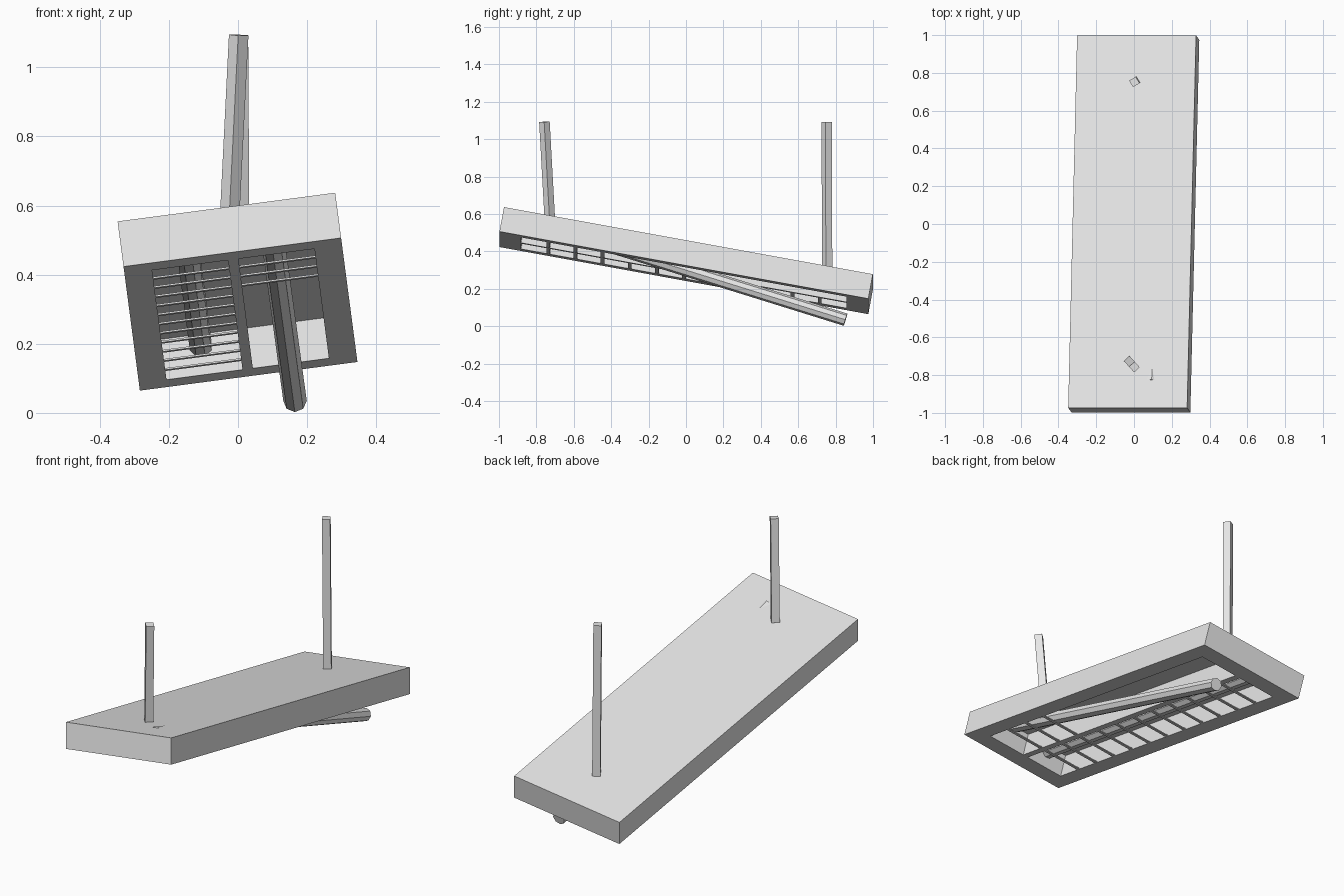
import bpy, bmesh, math
from mathutils import Matrix, Vector

if "Cube" in bpy.data.objects:
    bpy.data.objects.remove(bpy.data.objects["Cube"], do_unlink=True)

GREY = (0.8, 0.8, 0.8, 1)
mat = bpy.data.materials.new("light_grey_metal")
mat.use_nodes = True
mat.diffuse_color = GREY
mat.node_tree.nodes["Principled BSDF"].inputs["Base Color"].default_value = GREY

# Tilted frame of the fallen fixture: origin at the centre of its top face
TILT = (Matrix.Translation((-0.01, 0.013, 0.416))
        @ Matrix.Rotation(math.radians(-7.5), 4, 'Y')
        @ Matrix.Rotation(math.radians(-10.4), 4, 'X'))

HALF_W, HALF_L, HEIGHT = 0.3175, 1.0025, 0.134
BAY_IN, BAY_OUT, BAY_L, BAY_DEPTH = 0.015, 0.237, 0.885, 0.12


def finish(bm, name, matrix=Matrix()):
    bmesh.ops.recalc_face_normals(bm, faces=bm.faces)
    mesh = bpy.data.meshes.new(name)
    bm.to_mesh(mesh)
    bm.free()
    mesh.materials.append(mat)
    obj = bpy.data.objects.new(name, mesh)
    obj.matrix_world = matrix
    bpy.context.collection.objects.link(obj)
    return obj


def add_box(bm, centre, size):
    m = Matrix.Translation(centre) @ Matrix.Diagonal((*size, 1))
    bmesh.ops.create_cube(bm, size=1, matrix=m)


def rod(name, start, end, radius, sides, spin=0.0):
    """Prism running from start to end."""
    start, end = Vector(start), Vector(end)
    axis = end - start
    turn = axis.to_track_quat('Z', 'Y').to_matrix().to_4x4()
    bm = bmesh.new()
    bmesh.ops.create_cone(bm, cap_ends=True, segments=sides, radius1=radius,
                          radius2=radius, depth=axis.length,
                          matrix=Matrix.Rotation(spin, 4, 'Z'))
    return finish(bm, name, Matrix.Translation((start + end) / 2) @ turn)


# Housing: a box with two long bays sunk into its underside
bm = bmesh.new()
add_box(bm, (0, 0, -HEIGHT / 2), (2 * HALF_W, 2 * HALF_L, HEIGHT))
cuts = [((s * x, 0, 0), (1, 0, 0)) for s in (-1, 1) for x in (BAY_IN, BAY_OUT)]
cuts += [((0, s * BAY_L, 0), (0, 1, 0)) for s in (-1, 1)]
for point, normal in cuts:
    bmesh.ops.bisect_plane(bm, geom=bm.verts[:] + bm.edges[:] + bm.faces[:],
                           plane_co=point, plane_no=normal)
bays = []
for f in bm.faces:
    c = f.calc_center_median()
    if c.z < -HEIGHT + 0.001 and BAY_IN < abs(c.x) < BAY_OUT and abs(c.y) < BAY_L:
        bays.append(f)
sunk = bmesh.ops.extrude_discrete_faces(bm, faces=bays)["faces"]
for f in sunk:
    bmesh.ops.translate(bm, verts=f.verts, vec=(0, 0, BAY_DEPTH))
finish(bm, "housing", TILT)


# Flat louver bars across the bays; most are missing on the damaged side
def louvers(name, side, count):
    bm = bmesh.new()
    step = 2 * BAY_L / 12
    for i in range(1, count + 1):
        add_box(bm, (side * (BAY_IN + BAY_OUT) / 2, -BAY_L + i * step, -HEIGHT + 0.003),
                (BAY_OUT - BAY_IN, 0.02, 0.005))
    finish(bm, name, TILT)


louvers("right_louvers", -1, 11)
louvers("left_louvers", 1, 3)

# Tubes: one still seated, one hanging loose at the back
EIGHTH = math.pi / 8
rod("seated_tube", TILT @ Vector((-0.126, -0.883, -0.048)),
    TILT @ Vector((-0.126, 0.883, -0.048)), 0.034, 8, EIGHTH)
rod("loose_tube", (0.165, 0.853, 0.035), (0.093, -0.834, 0.56), 0.034, 8)

# Square hanger rods
CORNER = 0.02 * math.sqrt(2)
rod("front_hanger", (-0.025, -0.727, 0.55), (0.002, -0.757, 1.093), CORNER, 4, math.pi / 4)
rod("back_hanger", (0.007, 0.755, 0.278), (0.002, 0.752, 1.093), CORNER, 4, math.pi / 4)
